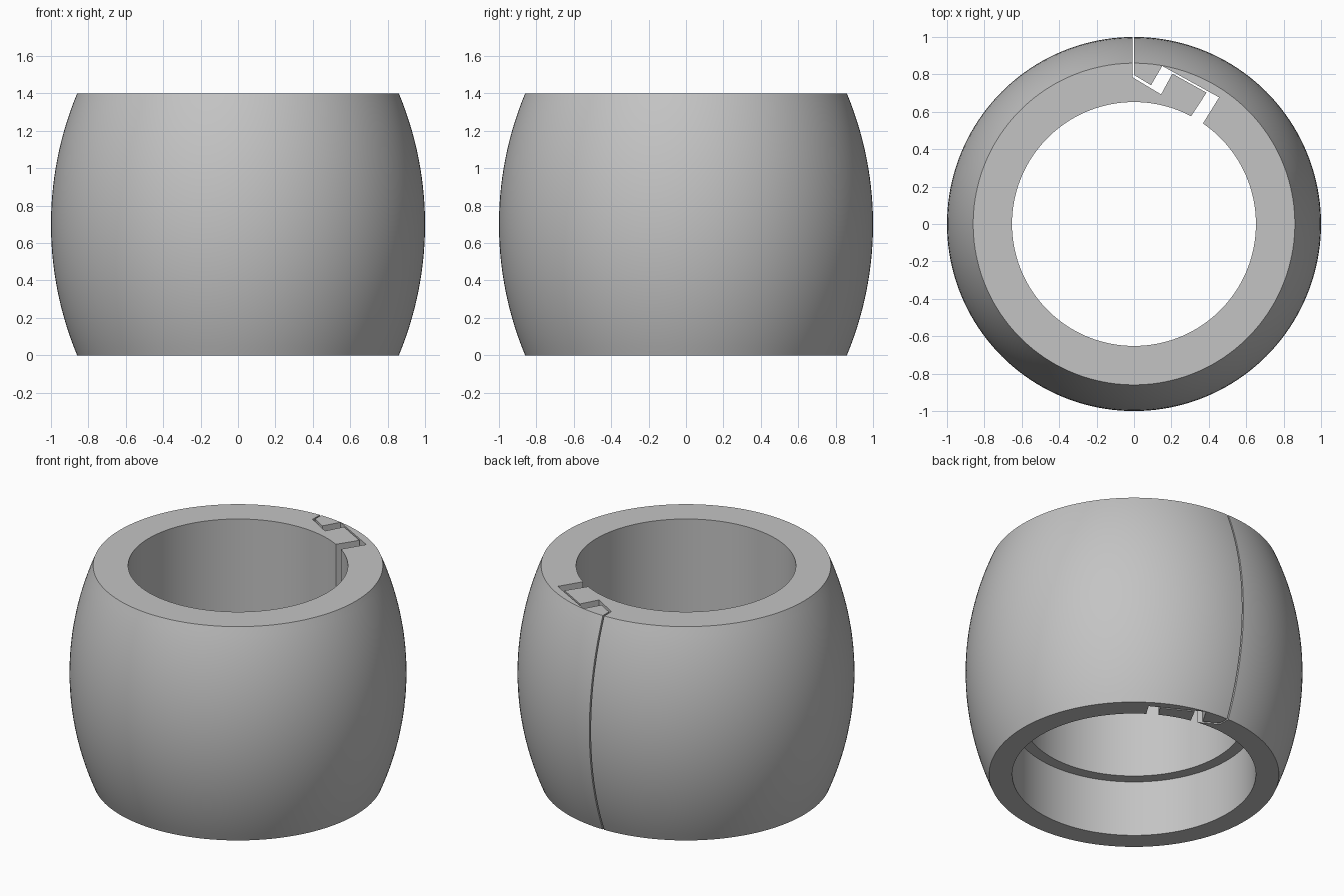
import bpy, bmesh, math
from mathutils import Matrix, Vector

default = bpy.data.objects.get("Cube")
if default:
    bpy.data.objects.remove(default)

HEIGHT, END_RADIUS, BORE, COUNTERBORE, LEDGE = 1.4, 0.86, 0.652, 0.723, 0.366
SEGMENTS, ARC_STEPS = 160, 28

grey = bpy.data.materials.new("plain grey")
grey.use_nodes = True
grey.diffuse_color = (0.55, 0.55, 0.55, 1)
grey.node_tree.nodes["Principled BSDF"].inputs["Base Color"].default_value = grey.diffuse_color


def make_object(name, bm):
    bmesh.ops.recalc_face_normals(bm, faces=bm.faces)
    mesh = bpy.data.meshes.new(name)
    bm.to_mesh(mesh)
    bm.free()
    mesh.materials.append(grey)
    obj = bpy.data.objects.new(name, mesh)
    bpy.context.collection.objects.link(obj)
    return obj


# Barrel-shaped sleeve: bulging outer arc, stepped bore
half, sag = HEIGHT / 2, 1 - END_RADIUS
arc_radius = (half**2 + sag**2) / (2 * sag)
profile = [(BORE, HEIGHT), (BORE, LEDGE), (COUNTERBORE, LEDGE), (COUNTERBORE, 0)]
for i in range(ARC_STEPS + 1):
    z = HEIGHT * i / ARC_STEPS
    profile.append((1 - arc_radius + math.sqrt(arc_radius**2 - (z - half)**2), z))

bm = bmesh.new()
rings = []
for s in range(SEGMENTS):
    turn = Matrix.Rotation(2 * math.pi * s / SEGMENTS, 3, 'Z')
    rings.append([bm.verts.new(turn @ Vector((r, 0, z))) for r, z in profile])
for s in range(SEGMENTS):
    a, b = rings[s], rings[(s + 1) % SEGMENTS]
    for k in range(len(profile)):
        n = (k + 1) % len(profile)
        bm.faces.new((a[k], b[k], b[n], a[n]))
sleeve = make_object("split_sleeve", bm)

# Hooked split running the full height, from the outside into the bore
split = [(-0.009, 1.1), (0, 1.1), (0, 0.797), (0.091, 0.742), (0.151, 0.845),
         (0.455, 0.677), (0.33, 0.475), (0.265, 0.515), (0.388, 0.702),
         (0.205, 0.804), (0.145, 0.693), (-0.009, 0.785)]
bm = bmesh.new()
base = bm.faces.new([bm.verts.new((x, y, -0.1)) for x, y in split])
extruded = bmesh.ops.extrude_face_region(bm, geom=[base])
tops = [g for g in extruded["geom"] if isinstance(g, bmesh.types.BMVert)]
bmesh.ops.translate(bm, verts=tops, vec=(0, 0, HEIGHT + 0.2))
cutter = make_object("split_cutter", bm)
cutter.hide_render = True

cut = sleeve.modifiers.new("split", 'BOOLEAN')
cut.operation, cut.solver, cut.object = 'DIFFERENCE', 'EXACT', cutter
bpy.ops.object.select_all(action='DESELECT')
sleeve.select_set(True)
bpy.context.view_layer.objects.active = sleeve
bpy.ops.object.modifier_apply(modifier=cut.name)
bpy.data.objects.remove(cutter)

# Smooth curved walls, crisp rims
bpy.ops.object.shade_smooth_by_angle(angle=math.radians(20))
